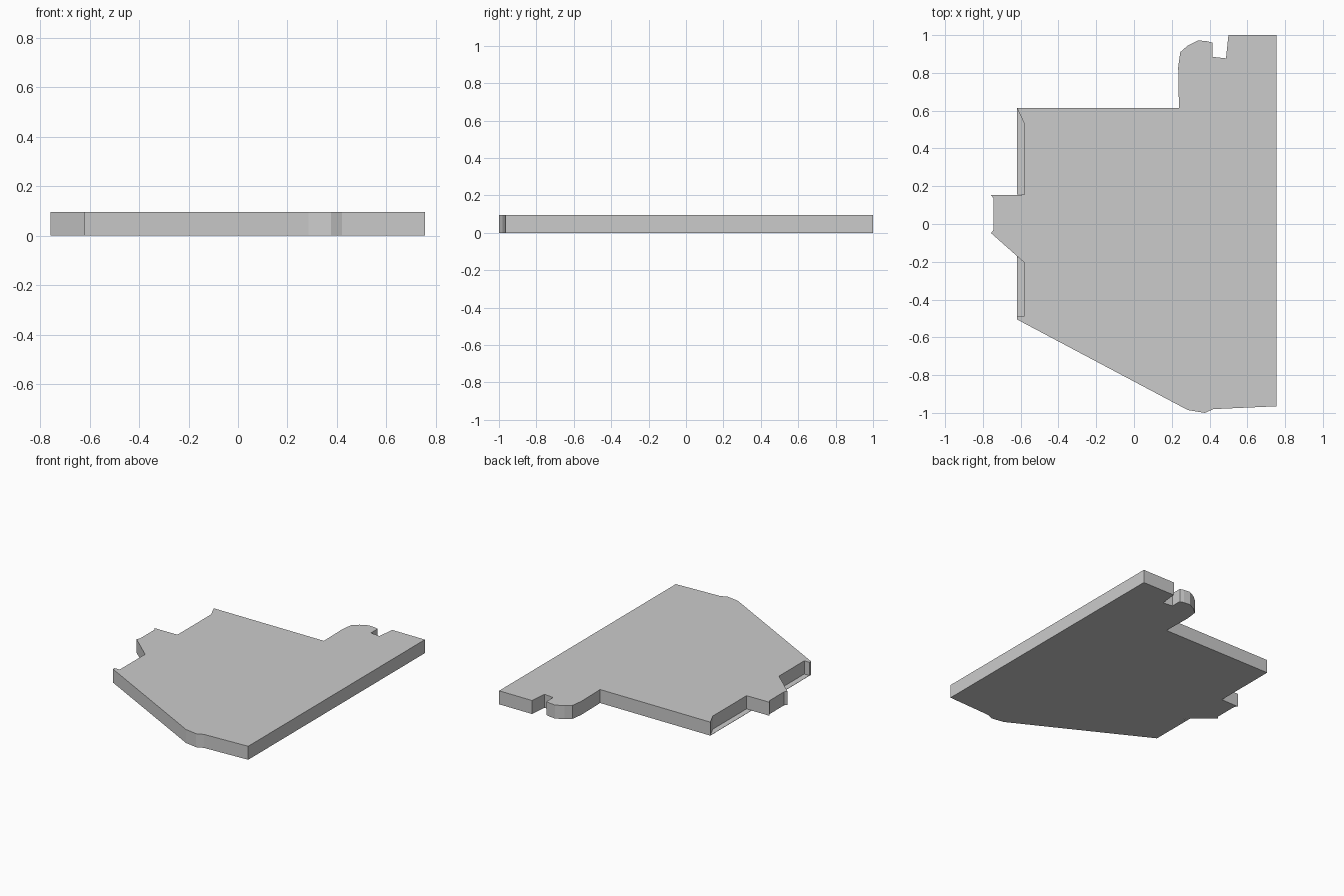
import bpy, bmesh

if "Cube" in bpy.data.objects:
    bpy.data.objects.remove(bpy.data.objects["Cube"])

THICK = 0.095


def prism(name, pts, height):
    """Extrude a flat outline from z = 0 up to the given height."""
    bm = bmesh.new()
    face = bm.faces.new([bm.verts.new((x, y, 0)) for x, y in pts])
    ext = bmesh.ops.extrude_face_region(bm, geom=[face], use_keep_orig=True)
    for v in ext["geom"]:
        if isinstance(v, bmesh.types.BMVert):
            v.co.z = height
    bmesh.ops.recalc_face_normals(bm, faces=bm.faces[:])
    bmesh.ops.triangulate(bm, faces=[f for f in bm.faces if len(f.verts) > 4])
    mesh = bpy.data.meshes.new(name)
    bm.to_mesh(mesh)
    bm.free()
    obj = bpy.data.objects.new(name, mesh)
    bpy.context.collection.objects.link(obj)
    return obj


# Outline pieces, counter-clockwise from the front right corner
right_edge = [(0.755, -0.965), (0.755, 1.0), (0.5, 1.0)]
back_slot = [(0.487, 0.877), (0.415, 0.885), (0.415, 0.96)]
back_lobe = [(0.385, 0.968), (0.34, 0.972), (0.285, 0.945), (0.245, 0.91),
             (0.234, 0.83), (0.238, 0.615)]
left_upper = [(-0.62, 0.615), (-0.58, 0.53), (-0.58, 0.155)]
left_tab = [(-0.757, 0.153), (-0.743, 0.135), (-0.743, -0.03),
            (-0.757, -0.048), (-0.58, -0.205)]
left_lower = [(-0.58, -0.487), (-0.62, -0.487), (-0.62, -0.505)]
front_nose = [(0.285, -0.985), (0.375, -1.0), (0.42, -0.98)]

# Main plate
prism("plate", right_edge + back_slot + back_lobe + left_upper
      + left_tab + left_lower + front_nose, THICK)

# Thin ledges at the foot of the two left recesses
prism("rear_ledge", [(-0.62, 0.615), (-0.62, 0.155), (-0.58, 0.155),
                     (-0.58, 0.53)], 0.002)
prism("front_ledge", [(-0.62, -0.17), (-0.62, -0.487), (-0.58, -0.487),
                      (-0.58, -0.205)], 0.002)
